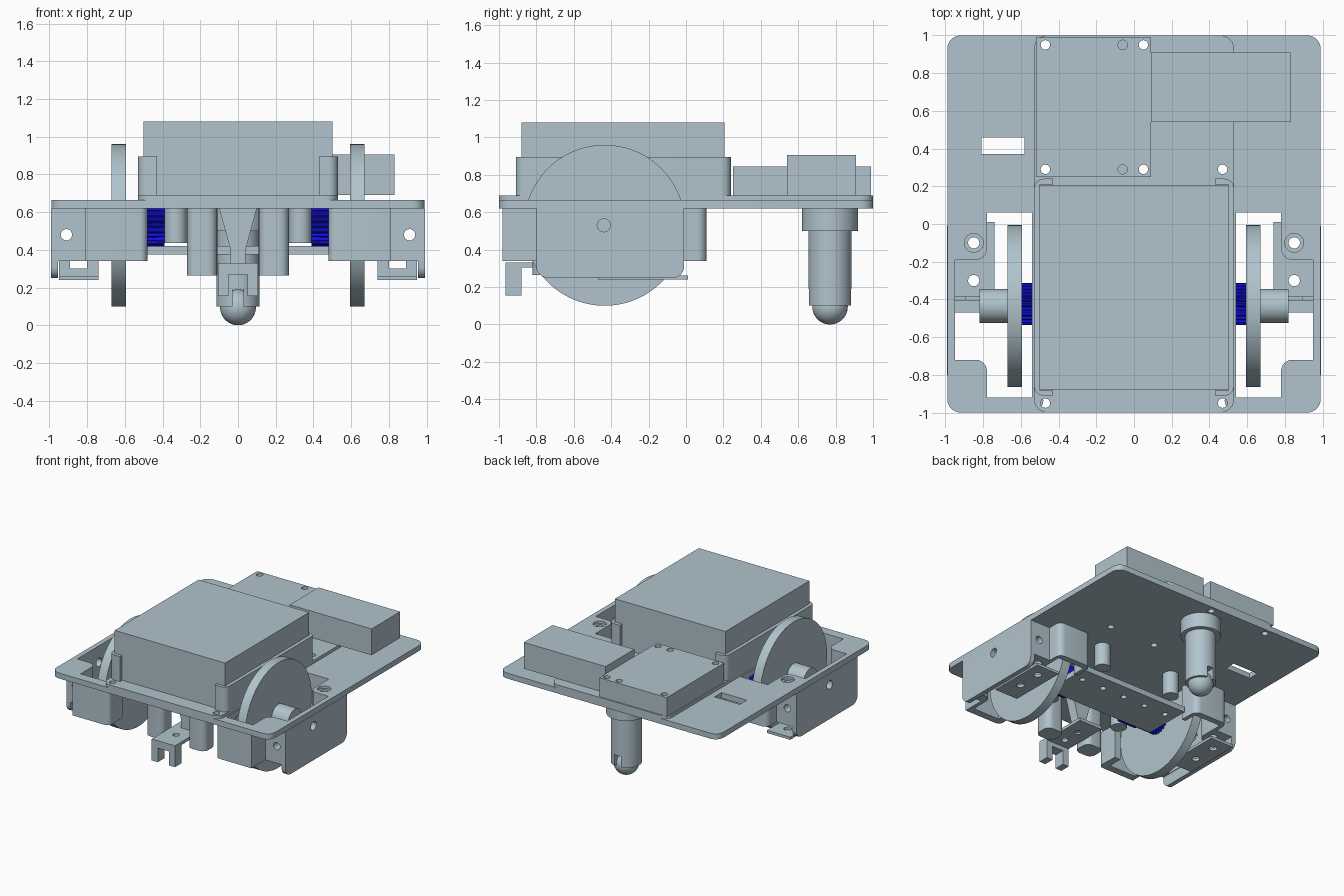
import bpy, bmesh, math

if "Cube" in bpy.data.objects:
    bpy.data.objects.remove(bpy.data.objects["Cube"], do_unlink=True)


def material(name, rgb):
    m = bpy.data.materials.new(name)
    m.use_nodes = True
    m.diffuse_color = (*rgb, 1)
    m.node_tree.nodes["Principled BSDF"].inputs["Base Color"].default_value = (*rgb, 1)
    return m


GREY = material("blue grey", (0.44, 0.55, 0.61))
BLUE = material("bright blue", (0.005, 0.005, 0.8))
parts = []


def rounded(points, steps=6):
    """Replace each (a, b, radius) corner with an arc-like curve."""
    out = []
    n = len(points)
    for i, p in enumerate(points):
        if len(p) < 3:
            out.append(p)
            continue
        ends = []
        for q in (points[i - 1], points[(i + 1) % n]):
            d = math.dist(p[:2], q[:2])
            ends.append([p[k] + (q[k] - p[k]) * p[2] / d for k in (0, 1)])
        for s in range(steps + 1):
            t = s / steps
            w = (1 - t) ** 2, 1.2 * t * (1 - t) * 1.18, t ** 2
            out.append([(w[0] * ends[0][k] + w[1] * p[k] + w[2] * ends[1][k]) / sum(w) for k in (0, 1)])
    return out


def prism(name, points, lo, hi, axis="z", mat=GREY):
    """Extrude a closed outline along an axis."""
    place = {"x": lambda a, b, t: (t, a, b), "y": lambda a, b, t: (a, t, b), "z": lambda a, b, t: (a, b, t)}[axis]
    bm = bmesh.new()
    outline = rounded(points)
    rings = [[bm.verts.new(place(p[0], p[1], t)) for p in outline] for t in (lo, hi)]
    n = len(outline)
    bm.faces.new(rings[0])
    bm.faces.new(rings[1])
    for i in range(n):
        j = (i + 1) % n
        bm.faces.new((rings[0][i], rings[0][j], rings[1][j], rings[1][i]))
    bmesh.ops.recalc_face_normals(bm, faces=bm.faces)
    me = bpy.data.meshes.new(name)
    bm.to_mesh(me)
    bm.free()
    me.materials.append(mat)
    ob = bpy.data.objects.new(name, me)
    bpy.context.collection.objects.link(ob)
    parts.append(ob)
    return ob


def box(name, x, y, z, r=None, mat=GREY):
    corners = [(x[0], y[0]), (x[1], y[0]), (x[1], y[1]), (x[0], y[1])]
    if r:
        corners = [(*c, r) for c in corners]
    return prism(name, corners, z[0], z[1], "z", mat)


def rod(name, a, b, r, lo, hi, axis="z", mat=GREY, n=48):
    ring = [(a + r * math.cos(math.tau * i / n), b + r * math.sin(math.tau * i / n)) for i in range(n)]
    return prism(name, ring, lo, hi, axis, mat)


def cut(target, *cutters):
    bpy.context.view_layer.objects.active = target
    for c in cutters:
        mod = target.modifiers.new("cut", "BOOLEAN")
        mod.operation, mod.solver, mod.object = "DIFFERENCE", "EXACT", c
        bpy.ops.object.modifier_apply(modifier=mod.name)
        parts.remove(c)
        bpy.data.objects.remove(c, do_unlink=True)


def drill(target, spots, r, lo=-1, hi=2, axis="z"):
    cut(target, *[rod("drill", a, b, r, lo, hi, axis, n=24) for a, b in spots])


def opening(s):
    """Wheel opening shared by the deck and the housings."""
    return prism("opening", [(.54 * s, -.92), (.78 * s, -.92), (.78 * s, -.72, .06), (.95 * s, -.72),
                             (.95 * s, -.19), (.78 * s, -.19, .06), (.78 * s, .06), (.54 * s, .06)], -1, 2)


SCREWS = [(-.47, .95), (.05, .95), (-.47, .29), (.05, .29), (.47, .29), (-.47, -.95), (.47, -.95)]

# Deck plates
deck = box("base_deck", (-.99, .99), (-1, 1), (.62, .665), .07)
cut(deck, opening(1), opening(-1), box("slot", (-.81, -.58), (.37, .46), (0, 2)))
drill(deck, SCREWS, .025)
drill(deck, [(.85, -.1), (-.85, -.1)], .03)
drill(deck, [(.85, -.1), (-.85, -.1)], .05, .645)
upper = box("upper_deck", (-.53, .53), (-1, 1), (.665, .69), .07)
drill(upper, SCREWS, .025)

# Boxes carried on top
board = box("circuit_box", (-.52, .09), (.25, .99), (.69, .845))
drill(board, SCREWS[:4], .025)
drill(board, [(-.06, .95), (-.06, .29)], .025, .8)
box("rear_module", (.09, .83), (.54, .91), (.69, .905))
box("battery", (-.5, .5), (-.88, .205), (.69, 1.08))

# Rear ball caster
rod("caster_collar", 0, .77, .15, .5, .62)
stem = rod("caster_stem", 0, .77, .115, .1, .5)
cut(stem, box("slot", (-.028, .028), (.5, 1), (0, .19)))
bpy.ops.mesh.primitive_uv_sphere_add(segments=40, ring_count=24, radius=.095, location=(0, .77, .095))
ball = bpy.context.object
ball.name = "caster_ball"
ball.data.materials.append(GREY)
parts.append(ball)

# Front hook and its tapered support
hook_arm = box("hook_arm", (-.105, .105), (-.96, -.5), (.305, .33))
drill(hook_arm, [(0, -.65), (0, -.8)], .025)
prism("hook_prongs", [(-.105, .155), (-.05, .155), (-.05, .27), (.05, .27), (.05, .155),
                      (.105, .155), (.105, .33), (-.105, .33)], -.965, -.88, "y")
prism("hook_support", [(-.04, .32), (.04, .32), (.04, .4), (.1, .62), (-.1, .62), (-.04, .4)], -.68, -.6, "y")

# Underside shelf
shelf = box("lower_shelf", (-.49, .49), (-.4, 0), (.375, .42))
drill(shelf, [(x, -.12) for x in (-.4, -.2, 0, .2, .4)], .022)

for side, s in (("left", 1), ("right", -1)):
    def span(a, b):
        return sorted((a * s, b * s))

    # Battery cradle channel
    prism(side + "_battery_cradle", [(.43 * s, -.91), (.53 * s, -.91, .05), (.53 * s, .24, .05), (.43 * s, .24),
                                     (.43 * s, .21), (.502 * s, .21), (.502 * s, -.883), (.43 * s, -.883)], .69, .895)

    # Wheel housing walls following the opening
    housing = prism(side + "_wheel_housing", [
        (.48 * s, -.98, .04), (.81 * s, -.98), (.81 * s, -.8), (.99 * s, -.8), (.99 * s, -.01),
        (.81 * s, -.01), (.81 * s, .11, .05), (.51 * s, .11, .05)], .34, .62)
    cut(housing, opening(s), box("inner_gap", span(.4, .6), (-.8, -.05), (0, 2)))
    drill(housing, [(.91 * s, .48)], .03, -2, 2, "y")
    drill(housing, [(.85 * s, -.1)], .03)
    drill(housing, [(-.44, .53)], .035, *span(.9, 1.1), "x")

    # Side panel reaching below the housing
    panel = prism(side + "_side_panel", [(-.8, .25, .06), (-.01, .25, .06), (-.01, .62), (-.8, .62)],
                  *span(.955, .992), "x")
    drill(panel, [(-.44, .53)], .035, *span(.9, 1.1), "x")

    # Bottom bracket with notched flange
    foot = box(side + "_bottom_bracket", span(.74, .95), (-.47, .01), (.24, .262))
    drill(foot, [(.85 * s, -.1), (.85 * s, -.3)], .03)
    prism(side + "_bracket_flange", [(.74 * s, .24), (.95 * s, .24), (.95 * s, .34), (.89 * s, .34), (.89 * s, .3),
                                     (.8 * s, .3), (.8 * s, .34), (.74 * s, .34)], -.405, -.385, "y")

    # Wheel, hub and toothed drive
    rod(side + "_wheel", -.435, .53, .43, *span(.595, .67), "x", n=96)
    rod(side + "_hub", -.435, .53, .09, *span(.66, .82), "x")
    teeth = []
    for i in range(96):
        r = .112 if i % 4 < 2 else .098
        a = math.tau * i / 96
        teeth.append((-.425 + r * math.cos(a), .53 + r * math.sin(a)))
    prism(side + "_drive_gear", teeth, *span(.39, .6), "x", BLUE)
    box(side + "_motor", span(.26, .43), (-.5, -.34), (.435, .619), None, BLUE)

    # Hanging posts
    box(side + "_front_post", span(.11, .27), (-.82, -.67), (.265, .62), .05)
    for where, y in (("front", -.57), ("rear", .03)):
        rod(f"{side}_{where}_pillar", .33 * s, y, .06, .435, .62)

# Smooth the curved walls, keep sharp edges
bpy.ops.object.select_all(action="DESELECT")
for ob in parts:
    ob.select_set(True)
bpy.context.view_layer.objects.active = parts[0]
bpy.ops.object.shade_smooth_by_angle(angle=math.radians(30))
